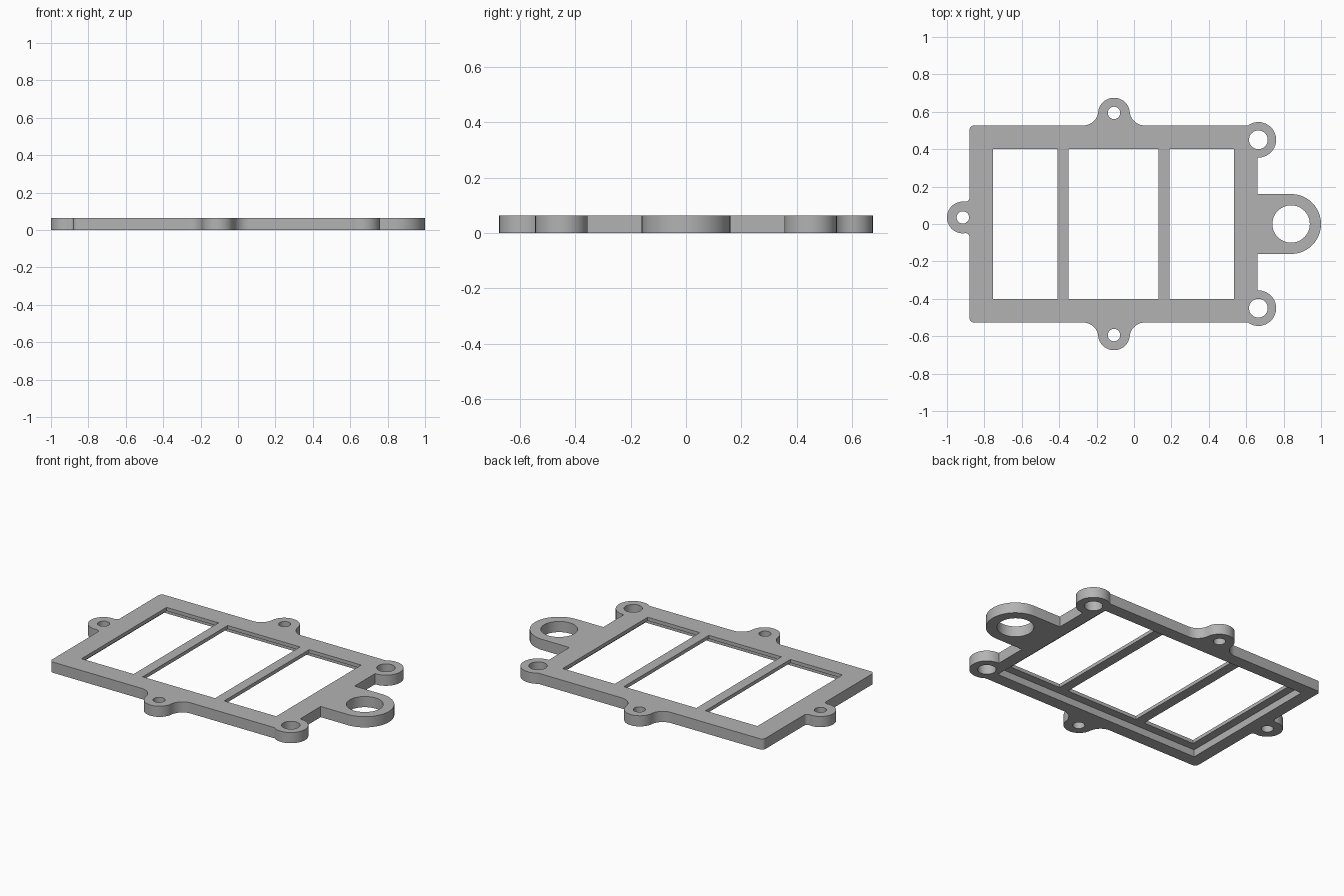
import bpy, bmesh
from math import cos, sin, radians

if "Cube" in bpy.data.objects:
    bpy.data.objects.remove(bpy.data.objects["Cube"], do_unlink=True)

HEIGHT = 0.064        # full plate thickness
POCKET = 0.043        # depth of the underside recess

grey = bpy.data.materials.new("plain_grey")
grey.use_nodes = True
colour = (0.45, 0.45, 0.45, 1)
grey.diffuse_color = colour
grey.node_tree.nodes["Principled BSDF"].inputs["Base Color"].default_value = colour


def arc(cx, cy, r, start, end, steps=16):
    """Points along an arc, angles in degrees."""
    angles = [radians(start + (end - start) * i / steps) for i in range(steps + 1)]
    return [(cx + r * cos(a), cy + r * sin(a)) for a in angles]


def circle(cx, cy, r):
    return arc(cx, cy, r, 0, 360, 48)[:-1]


def box(x0, x1, y):
    return [(x0, -y), (x1, -y), (x1, y), (x0, y)]


def prisms(name, outlines, z0, z1):
    """One object made of upright prisms, one for each outline."""
    bm = bmesh.new()
    for pts in outlines:
        face = bm.faces.new([bm.verts.new((x, y, z0)) for x, y in pts])
        new = bmesh.ops.extrude_face_region(bm, geom=[face])["geom"]
        verts = [v for v in new if isinstance(v, bmesh.types.BMVert)]
        bmesh.ops.translate(bm, verts=verts, vec=(0, 0, z1 - z0))
    bmesh.ops.recalc_face_normals(bm, faces=bm.faces)
    mesh = bpy.data.meshes.new(name)
    bm.to_mesh(mesh)
    bm.free()
    mesh.materials.append(grey)
    obj = bpy.data.objects.new(name, mesh)
    bpy.context.collection.objects.link(obj)
    return obj


def cut(target, cutter):
    cutter.hide_render = True
    mod = target.modifiers.new("cut", "BOOLEAN")
    mod.operation = "DIFFERENCE"
    mod.solver = "EXACT"
    mod.object = cutter
    bpy.context.view_layer.objects.active = target
    bpy.ops.object.modifier_apply(modifier=mod.name)
    bpy.data.objects.remove(cutter, do_unlink=True)


# Back half of the outline: big eyelet, corner lug, filleted side lug, corner
half = arc(0.84, 0, 0.16, 0, 90, 24) + [(0.66, 0.16)]
half += arc(0.665, 0.45, 0.095, -93, 126, 30)
half += arc(0.057, 0.607, 0.08, 270, 186)
half += arc(-0.107, 0.59, 0.085, 6, 174, 24)[1:-1]
half += arc(-0.271, 0.607, 0.08, 354, 270)
half += arc(-0.855, 0.502, 0.025, 90, 180, 8)

# Small end lug, set slightly off centre
end_lug = arc(-0.90, 0.139, 0.02, 0, -98, 8)
end_lug += arc(-0.915, 0.035, 0.085, 82, 278, 30)[1:-1]
end_lug += arc(-0.90, -0.069, 0.02, 98, 0, 8)

front_half = [(x, -y) for x, y in reversed(half)][:-1]
frame = prisms("mounting_frame", [half + end_lug + front_half], 0, HEIGHT)

# Recess in the underside, leaving a thin top plate
cut(frame, prisms("pocket_cutter", [box(-0.805, 0.585, 0.452)], -0.1, POCKET))

# Three windows separated by thin bars, and the screw holes
openings = [box(x0, x1, 0.402) for x0, x1 in
            ((-0.755, -0.41), (-0.35, 0.13), (0.19, 0.535))]
openings += [circle(0.84, 0, 0.1), circle(-0.915, 0.035, 0.033)]
for side in (-1, 1):
    openings += [circle(0.665, side * 0.45, 0.05),
                 circle(-0.107, side * 0.594, 0.033)]
cut(frame, prisms("opening_cutter", openings, -0.1, 0.2))

# Smooth curved walls, crisp edges
bpy.ops.object.select_all(action="DESELECT")
frame.select_set(True)
bpy.context.view_layer.objects.active = frame
bpy.ops.object.shade_smooth_by_angle(angle=radians(30))
